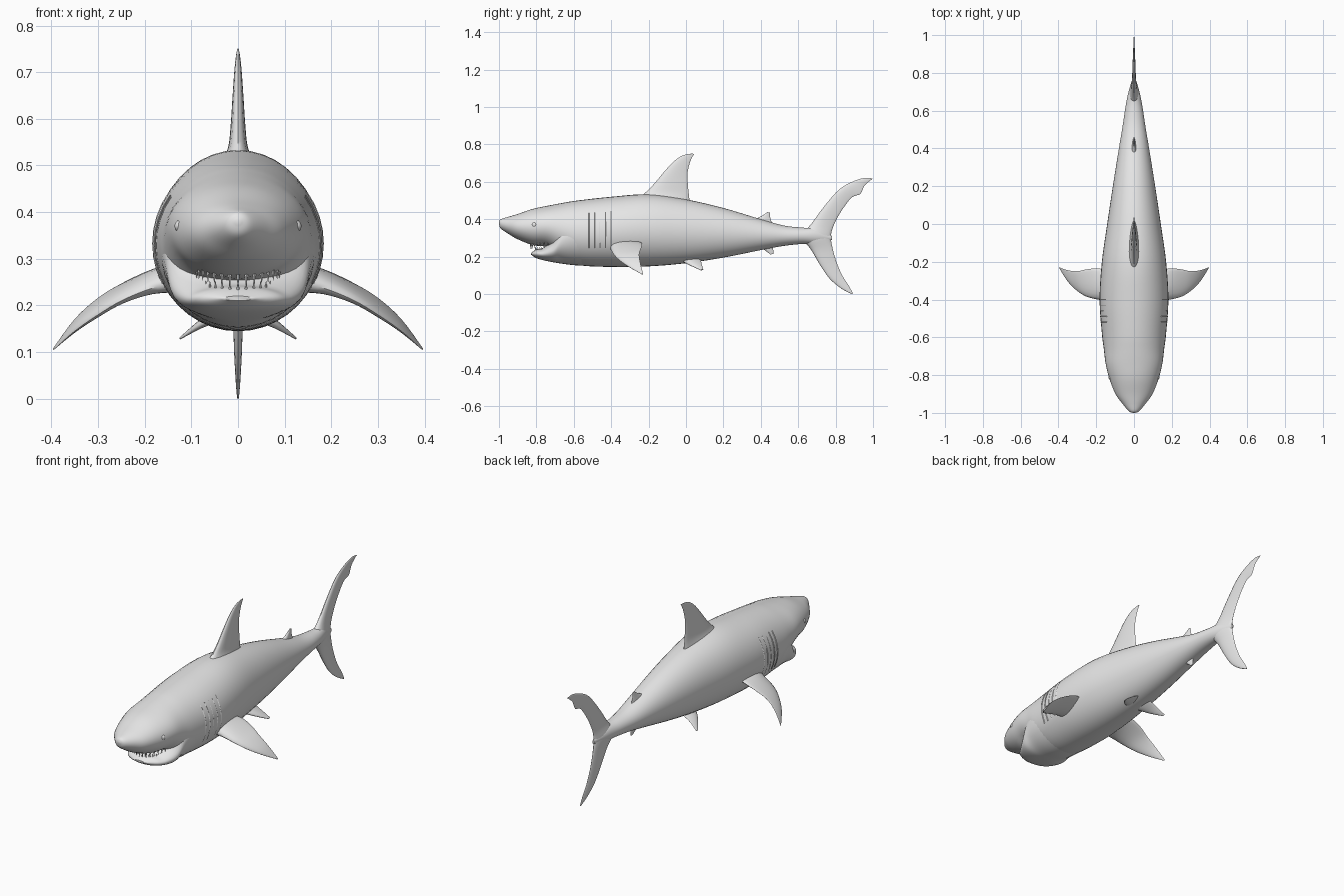
import bpy
import bmesh
from math import sin, cos, pi, radians
from mathutils import Vector, Matrix

cube = bpy.data.objects.get("Cube")
if cube:
    bpy.data.objects.remove(cube, do_unlink=True)

grey = bpy.data.materials.new("plain_grey")
grey.use_nodes = True
grey.diffuse_color = (0.8, 0.8, 0.8, 1)
grey.node_tree.nodes["Principled BSDF"].inputs["Base Color"].default_value = grey.diffuse_color


def finish(name, bm, mirrored=False):
    """Turn a bmesh into a smooth shaded object, optionally mirrored in x."""
    bmesh.ops.recalc_face_normals(bm, faces=bm.faces)
    mesh = bpy.data.meshes.new(name)
    bm.to_mesh(mesh)
    bm.free()
    mesh.materials.append(grey)
    obj = bpy.data.objects.new(name, mesh)
    bpy.context.collection.objects.link(obj)
    bpy.ops.object.select_all(action='DESELECT')
    obj.select_set(True)
    bpy.context.view_layer.objects.active = obj
    bpy.ops.object.shade_smooth_by_angle(angle=radians(45))
    if mirrored:
        obj.modifiers.new("Mirror", 'MIRROR')
    return obj


def spline(rows, steps):
    """Smoothly interpolate between rows of numbers (Catmull-Rom)."""
    out = []
    last = len(rows) - 1
    for i in range(last):
        quad = [rows[max(0, i - 1)], rows[i], rows[i + 1], rows[min(last, i + 2)]]
        for s in range(steps):
            t = s / steps
            out.append([b + t * ((c - a) + t * ((2 * a - 5 * b + 4 * c - d)
                        + t * (3 * b - a - 3 * c + d))) / 2
                        for a, b, c, d in zip(*quad)])
    out.append(list(rows[-1]))
    return out


def loft(name, rings, mirrored=False):
    """Skin a list of closed rings and cap both ends."""
    bm = bmesh.new()
    loops = [[bm.verts.new(p) for p in ring] for ring in rings]
    for a, b in zip(loops, loops[1:]):
        for i in range(len(a)):
            j = (i + 1) % len(a)
            bm.faces.new((a[i], a[j], b[j], b[i]))
    bm.faces.new(loops[0])
    bm.faces.new(loops[-1])
    return finish(name, bm, mirrored)


def oval_rings(stations, sides=40):
    """Stations are y, top, bottom, half width."""
    rings = []
    for y, top, bottom, width in spline(stations, 5):
        mid, half = (top + bottom) / 2, (top - bottom) / 2
        rings.append([Vector((width * cos(2 * pi * k / sides), y,
                              mid + half * sin(2 * pi * k / sides)))
                      for k in range(sides)])
    return rings


def fin(name, sections, normal=(1, 0, 0), mirrored=False, sides=20):
    """Sections are leading point, trailing point, half thickness."""
    normal = Vector(normal).normalized()
    rows = [(*lead, *trail, thick) for lead, trail, thick in sections]
    rings = []
    for row in spline(rows, 4):
        lead, trail, thick = Vector(row[:3]), Vector(row[3:6]), row[6]
        ring = []
        for k in range(sides):
            a = 2 * pi * k / sides
            u = (1 - cos(a)) / 2
            ring.append(lead.lerp(trail, u) + normal * thick * sin(a) * (1.3 - 0.8 * u))
        rings.append(ring)
    return loft(name, rings, mirrored)


def upright(rows):
    """Centre-line fin sections from lead y, lead z, trail y, trail z, thickness."""
    return [((0, a, b), (0, c, d), t) for a, b, c, d, t in rows]


# Body from snout to tail root
body_rings = oval_rings([
    (-1, .385, .375, .006), (-.99, .40, .35, .028), (-.95, .413, .322, .062),
    (-.9, .428, .293, .098), (-.82, .455, .262, .13), (-.74, .472, .25, .15),
    (-.66, .487, .20, .16), (-.58, .5, .156, .17), (-.4, .52, .145, .182),
    (-.2, .533, .148, .17), (0, .506, .165, .142), (.2, .46, .195, .112),
    (.4, .4, .235, .08), (.52, .367, .257, .06), (.62, .355, .268, .045),
    (.7, .35, .27, .029), (.78, .31, .29, .005)])
loft("body", body_rings)

# Lower jaw, parted from the snout by the open mouth
loft("lower_jaw", oval_rings([
    (-.828, .22, .21, .03), (-.8, .238, .192, .085), (-.76, .25, .18, .115),
    (-.71, .3, .17, .142), (-.66, .42, .162, .157), (-.58, .48, .153, .166),
    (-.45, .48, .15, .16)]))

# Fins on the centre line
fin("dorsal_fin", upright([
    (-.27, .50, .02, .49, .04), (-.22, .54, .015, .535, .022),
    (-.17, .59, .01, .585, .016), (-.12, .65, .008, .645, .012),
    (-.07, .705, .02, .70, .008), (-.02, .74, .035, .735, .004),
    (.03, .751, .045, .749, .001)]))
fin("second_dorsal_fin", upright([
    (.34, .39, .46, .38, .015), (.4, .415, .45, .41, .007),
    (.435, .438, .448, .436, .002)]))
fin("anal_fin", upright([
    (.37, .265, .46, .26, .013), (.42, .235, .466, .24, .007),
    (.45, .212, .467, .214, .002)]))
fin("tail_fin", upright([
    (.885, 0, .893, .002, .002), (.83, .03, .87, .045, .005),
    (.77, .08, .835, .1, .008), (.72, .15, .805, .17, .011),
    (.67, .235, .785, .24, .017), (.62, .31, .775, .3, .03),
    (.67, .375, .785, .355, .017), (.74, .47, .825, .435, .011),
    (.82, .56, .885, .515, .008), (.9, .605, .932, .535, .005),
    (.96, .621, .955, .58, .003), (1, .616, .992, .612, .001)]))

# Paired fins
fin("pectoral_fin", [
    ((.13, -.41, .25), (.13, -.25, .28), .035),
    ((.19, -.4, .235), (.19, -.235, .27), .022),
    ((.25, -.385, .21), (.25, -.24, .245), .014),
    ((.3, -.355, .18), (.3, -.25, .215), .011),
    ((.35, -.305, .145), (.35, -.245, .17), .007),
    ((.395, -.235, .105), (.397, -.229, .107), .001)],
    normal=(.45, -.2, .9), mirrored=True)
fin("pelvic_fin", [
    ((.03, -.03, .185), (.03, .08, .19), .018),
    ((.08, .015, .158), (.08, .083, .163), .009),
    ((.125, .078, .128), (.125, .093, .13), .002)],
    normal=(.5, 0, .85), mirrored=True)


def teeth(name, count, width, depth, back, root, length):
    """A row of pointed teeth set around a jaw arc."""
    bm = bmesh.new()
    for i in range(count):
        a = radians(-80 + 160 * i / (count - 1))
        z = root + (.018 * sin(a) ** 2 if length < 0 else 0)
        place = Matrix.Translation((width * sin(a), back - depth * cos(a), z + length / 2))
        flip = Matrix.Rotation(pi if length < 0 else 0, 4, 'X')
        bmesh.ops.create_cone(bm, cap_ends=True, segments=6, radius1=.006, radius2=.0005,
                              depth=abs(length), matrix=place @ flip)
    return finish(name, bm)


teeth("upper_teeth", 15, .09, .11, -.72, .275, -.034)
teeth("lower_teeth", 13, .075, .085, -.72, .222, .03)

# Eyes
bm = bmesh.new()
bmesh.ops.create_uvsphere(bm, u_segments=20, v_segments=12, radius=.014,
                          matrix=Matrix.Translation((.122, -.81, .37)))
finish("eyes", bm, mirrored=True)

# Gill slits following the flank
for i in range(5):
    y = -.52 + i * .03
    ring = min(body_rings, key=lambda r: abs(r[0].y - y))
    path = [Vector((p.x, y, p.z)) for p in ring[-3:] + ring[:5]]
    slit = [[p + Vector((.002 * cos(a), .003 * sin(a), 0))
             for a in (0, pi / 2, pi, 3 * pi / 2)] for p in path]
    loft("gill_slit_%d" % (i + 1), slit, mirrored=True)
